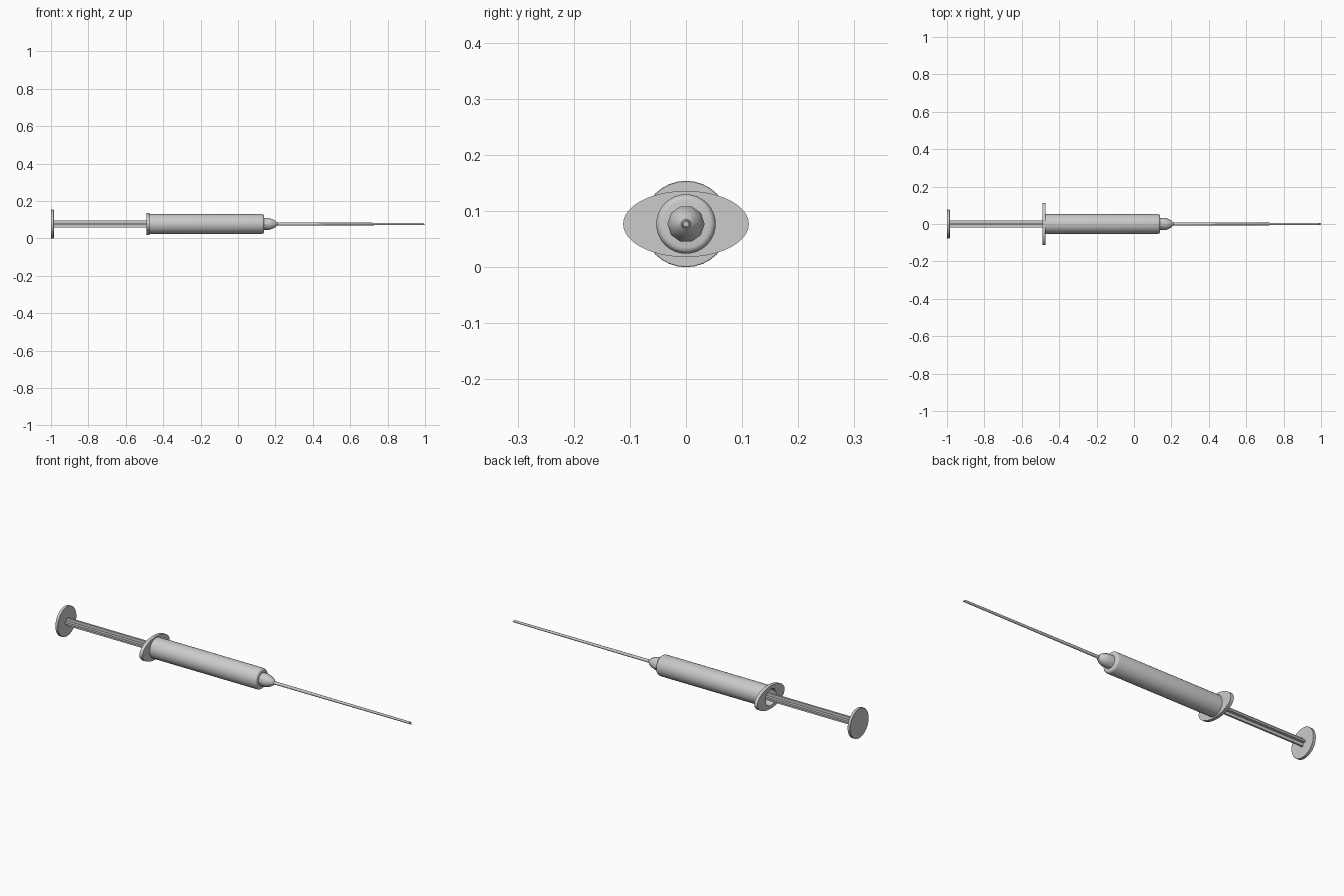
import bpy, bmesh
from math import cos, sin, pi, radians

if "Cube" in bpy.data.objects:
    bpy.data.objects.remove(bpy.data.objects["Cube"])

ZC = 0.077  # height of the common axis


def finish(name, bm):
    bmesh.ops.recalc_face_normals(bm, faces=bm.faces)
    me = bpy.data.meshes.new(name)
    bm.to_mesh(me)
    bm.free()
    ob = bpy.data.objects.new(name, me)
    ob.location.z = ZC
    bpy.context.collection.objects.link(ob)
    bpy.ops.object.select_all(action='DESELECT')
    ob.select_set(True)
    bpy.context.view_layer.objects.active = ob
    bpy.ops.object.shade_smooth_by_angle(angle=radians(35))
    return ob


def loft(name, rings, n=32, closed=False):
    """Elliptical rings (x, y radius, z radius) joined along the x axis."""
    bm = bmesh.new()
    loops = [[bm.verts.new((x, ry * cos(2 * pi * i / n), rz * sin(2 * pi * i / n)))
              for i in range(n)] for x, ry, rz in rings]
    pairs = list(zip(loops, loops[1:]))
    if closed:
        pairs.append((loops[-1], loops[0]))
    for a, b in pairs:
        for i in range(n):
            j = (i + 1) % n
            bm.faces.new((a[i], a[j], b[j], b[i]))
    if not closed:
        bm.faces.new(loops[0])
        bm.faces.new(loops[-1])
    return finish(name, bm)


def lathe(name, profile, n=32, closed=False):
    return loft(name, [(x, r, r) for x, r in profile], n, closed)


# thumb rest
lathe("thumb_rest", [(-1, 0.076), (-0.999, 0.077), (-0.986, 0.077), (-0.985, 0.076)])

# plunger rod with cross-shaped section
w, t = 0.020, 0.005
quarter = [(w, -t), (w, t), (t, t)]
section = []
for k in range(4):
    c, s = round(cos(k * pi / 2)), round(sin(k * pi / 2))
    section += [(c * y - s * z, s * y + c * z) for y, z in quarter]
bm = bmesh.new()
face = bm.faces.new([bm.verts.new((-0.987, y, z)) for y, z in section])
ext = bmesh.ops.extrude_face_region(bm, geom=[face], use_keep_orig=True)
bmesh.ops.translate(bm, vec=(0.577, 0, 0),
                    verts=[v for v in ext["geom"] if isinstance(v, bmesh.types.BMVert)])
finish("plunger_rod", bm)

# piston inside the barrel
lathe("piston", [(-0.42, 0.042), (-0.38, 0.042), (-0.36, 0.015)])

# oval finger flange with a round opening
loft("finger_flange", [(-0.49, 0.043, 0.043), (-0.49, 0.112, 0.059),
                       (-0.472, 0.112, 0.059), (-0.472, 0.043, 0.043)], 48, closed=True)

# hollow barrel, open at the back, rounded at the front
lathe("barrel", [(0.125, 0.043), (-0.48, 0.043), (-0.48, 0.053), (0.128, 0.053),
                 (0.135, 0.051), (0.139, 0.047), (0.14, 0.042)])

# needle hub
lathe("needle_hub", [(0.135, 0.033), (0.165, 0.033), (0.185, 0.027),
                     (0.202, 0.017), (0.21, 0.009)], 10)

# hollow needle with a slanted tip
needle = lathe("needle", [(0.2, 0.0035), (0.2, 0.008), (1.0, 0.006), (1.0, 0.0035)],
               12, closed=True)
for v in needle.data.vertices:
    if v.co.x > 0.9:
        v.co.x -= (v.co.z + 0.006) * 0.9
